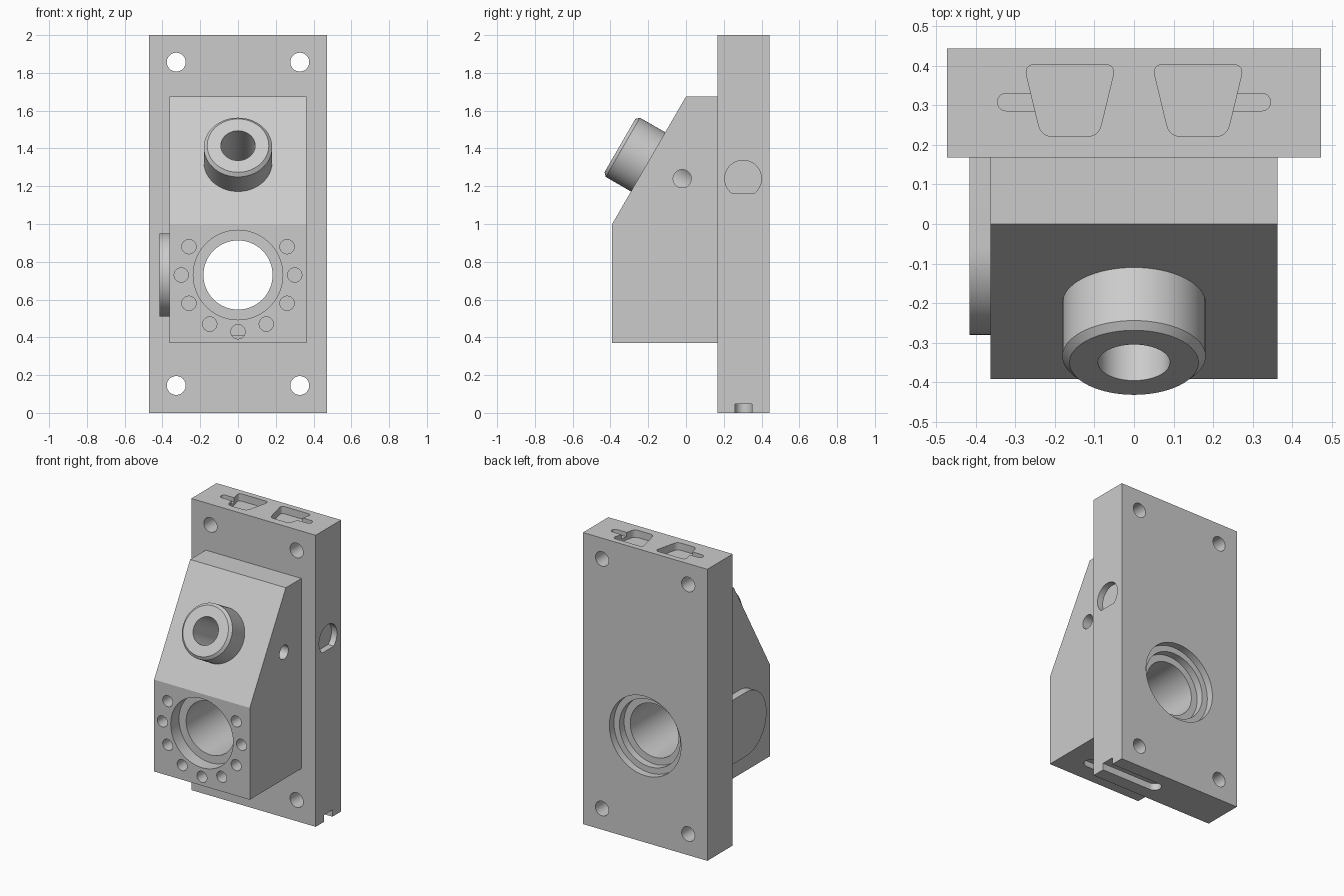
import bpy, bmesh, math
from mathutils import Matrix, Vector

old = bpy.data.objects.get("Cube")
if old:
    bpy.data.objects.remove(old, do_unlink=True)

# Single grey material
grey = bpy.data.materials.new("light grey metal")
grey.use_nodes = True
COL = (0.6, 0.6, 0.6, 1)
grey.diffuse_color = COL
grey.node_tree.nodes["Principled BSDF"].inputs["Base Color"].default_value = COL


def finish(name, bm):
    bmesh.ops.recalc_face_normals(bm, faces=bm.faces)
    me = bpy.data.meshes.new(name)
    bm.to_mesh(me)
    bm.free()
    me.materials.append(grey)
    ob = bpy.data.objects.new(name, me)
    bpy.context.collection.objects.link(ob)
    return ob


def prism(name, pts, axis, lo, hi):
    """Extrude a 2D outline along the x, y or z axis."""
    place = {"x": lambda a, b, t: (t, a, b),
             "y": lambda a, b, t: (a, t, b),
             "z": lambda a, b, t: (a, b, t)}[axis]
    bm = bmesh.new()
    f = bm.faces.new([bm.verts.new(place(a, b, lo)) for a, b in pts])
    ext = bmesh.ops.extrude_face_region(bm, geom=[f])
    verts = [v for v in ext["geom"] if isinstance(v, bmesh.types.BMVert)]
    bmesh.ops.translate(bm, verts=verts, vec=place(0, 0, hi - lo))
    return finish(name, bm)


def lathe(name, profile, origin, direction, n=64):
    """Revolve (radius, distance) pairs about an axis, capped at both ends."""
    rot = Vector(direction).to_track_quat("Z", "Y").to_matrix().to_4x4()
    m = Matrix.Translation(origin) @ rot
    bm = bmesh.new()
    rings = []
    for r, t in profile:
        rings.append([bm.verts.new(m @ Vector((r * math.cos(2 * math.pi * i / n),
                                               r * math.sin(2 * math.pi * i / n), t)))
                      for i in range(n)])
    for a, b in zip(rings, rings[1:]):
        for i in range(n):
            j = (i + 1) % n
            bm.faces.new((a[i], a[j], b[j], b[i]))
    bm.faces.new(rings[0])
    bm.faces.new(rings[-1])
    return finish(name, bm)


def arc(cx, cy, r, a0, a1, n=24):
    return [(cx + r * math.cos(math.radians(a0 + (a1 - a0) * i / n)),
             cy + r * math.sin(math.radians(a0 + (a1 - a0) * i / n))) for i in range(n + 1)]


def rect(a0, b0, a1, b1):
    return [(a0, b0), (a1, b0), (a1, b1), (a0, b1)]


def rounded(pts, r, n=6):
    """Round every corner of an outline."""
    out = []
    for i, p in enumerate(pts):
        p = Vector(p)
        a = p + (Vector(pts[i - 1]) - p).normalized() * r
        b = p + (Vector(pts[(i + 1) % len(pts)]) - p).normalized() * r
        for k in range(n + 1):
            t = k / n
            out.append(tuple(a * (1 - t) ** 2 + p * 2 * t * (1 - t) + b * t * t))
    return out


def cut(ob, cutters):
    """Subtract the cutters from a part, then bake the result."""
    for c in cutters:
        c.hide_render = True
        mod = ob.modifiers.new("cut", "BOOLEAN")
        mod.operation, mod.solver, mod.object = "DIFFERENCE", "EXACT", c
    bpy.context.view_layer.update()
    dep = bpy.context.evaluated_depsgraph_get()
    me = bpy.data.meshes.new_from_object(ob.evaluated_get(dep))
    ob.modifiers.clear()
    ob.data = me


BORE_Z = 0.73
PLATE_F, PLATE_B, BLOCK_F = 0.168, 0.443, -0.391

# Main parts
plate = prism("back_plate", rect(-0.472, 0, 0.472, 2), "y", PLATE_F, PLATE_B)
block = prism("sloped_block", [(BLOCK_F, 0.37), (PLATE_F, 0.37), (PLATE_F, 1.675),
                               (0, 1.675), (BLOCK_F, 1.0)], "x", -0.363, 0.363)
side_pad = prism("side_pad", [(PLATE_F, BORE_Z - 0.22), (PLATE_F, BORE_Z + 0.22)]
                 + arc(-0.06, BORE_Z, 0.22, 90, 270, 32), "x", -0.415, -0.363)

# Tilted spigot with chamfered tip, square to the slope
TIP = Vector((0, -0.35, 1.415))
INWARD = Vector((0, math.cos(math.radians(30)), -0.5))
spigot = lathe("tilted_spigot", [(0.163, 0), (0.181, 0.018), (0.181, 0.2)], TIP, INWARD)
spigot_bore = lathe("spigot_bore_cutter", [(0.091, -0.05), (0.091, 0.43)], TIP, INWARD)

# Main stepped bore through block and plate
main_bore = lathe("main_bore_cutter",
                  [(0.237, BLOCK_F - 0.1), (0.237, BLOCK_F + 0.09), (0.183, BLOCK_F + 0.09),
                   (0.183, PLATE_B - 0.1), (0.23, PLATE_B - 0.1), (0.23, PLATE_B - 0.05),
                   (0.272, PLATE_B - 0.05), (0.272, PLATE_B + 0.1)],
                  (0, 0, BORE_Z), (0, 1, 0), 96)

# Corner mounting holes
plate_cuts = [main_bore]
for x in (-0.327, 0.327):
    for z in (0.145, 1.857):
        plate_cuts.append(lathe("corner_hole_cutter", [(0.05, 0), (0.05, 0.6)],
                                (x, 0, z), (0, 1, 0), 40))

# Mirrored connector pockets and slots in the top edge
for s in (-1, 1):
    trap = [(s * 0.046, 0.403), (s * 0.278, 0.403), (s * 0.234, 0.221), (s * 0.09, 0.221)]
    plate_cuts.append(prism("pocket_cutter", rounded(trap, 0.03), "z", 1.95, 2.1))
    slot = [(s * a, b) for a, b in
            [(0.2, 0.286)] + arc(0.323, 0.308, 0.022, -90, 90) + [(0.2, 0.33)]]
    plate_cuts.append(prism("slot_cutter", slot, "z", 1.97, 2.1))

# D-shaped recess in the side and open slot in the bottom edge
drop = math.degrees(math.asin(0.075 / 0.097))
plate_cuts.append(prism("d_recess_cutter", arc(0.302, 1.24, 0.097, -drop, 180 + drop, 48),
                        "x", 0.43, 0.6))
plate_cuts.append(prism("bottom_slot_cutter", [(0.6, 0.26), (0.6, 0.35)]
                        + arc(0.09, 0.305, 0.045, 90, 270), "z", -0.1, 0.047))
cut(plate, plate_cuts)

# Ring of small holes around the bore, side port and underside slot
block_cuts = [main_bore, spigot_bore]
for k in range(9):
    a = math.radians(30 - 30 * k)
    block_cuts.append(lathe("ring_hole_cutter", [(0.038, -0.1), (0.038, 0.15)],
                            (0.3 * math.cos(a), BLOCK_F, BORE_Z + 0.3 * math.sin(a)),
                            (0, 1, 0), 32))
block_cuts.append(lathe("side_port_cutter", [(0.048, 0), (0.048, 0.5)],
                        (0, -0.02, 1.24), (1, 0, 0), 40))
block_cuts.append(prism("underside_slot_cutter", arc(0.17, -0.22, 0.045, -90, 90)
                        + arc(-0.17, -0.22, 0.045, 90, 270), "z", 0.2, 0.41))
cut(block, block_cuts)
cut(spigot, [spigot_bore])

# Remove used cutters
for c in set(plate_cuts + block_cuts):
    bpy.data.objects.remove(c, do_unlink=True)

# Smooth round walls, keep machined edges crisp
bpy.ops.object.select_all(action="DESELECT")
for ob in (plate, block, side_pad, spigot):
    ob.select_set(True)
bpy.context.view_layer.objects.active = plate
bpy.ops.object.shade_smooth_by_angle(angle=math.radians(30))
